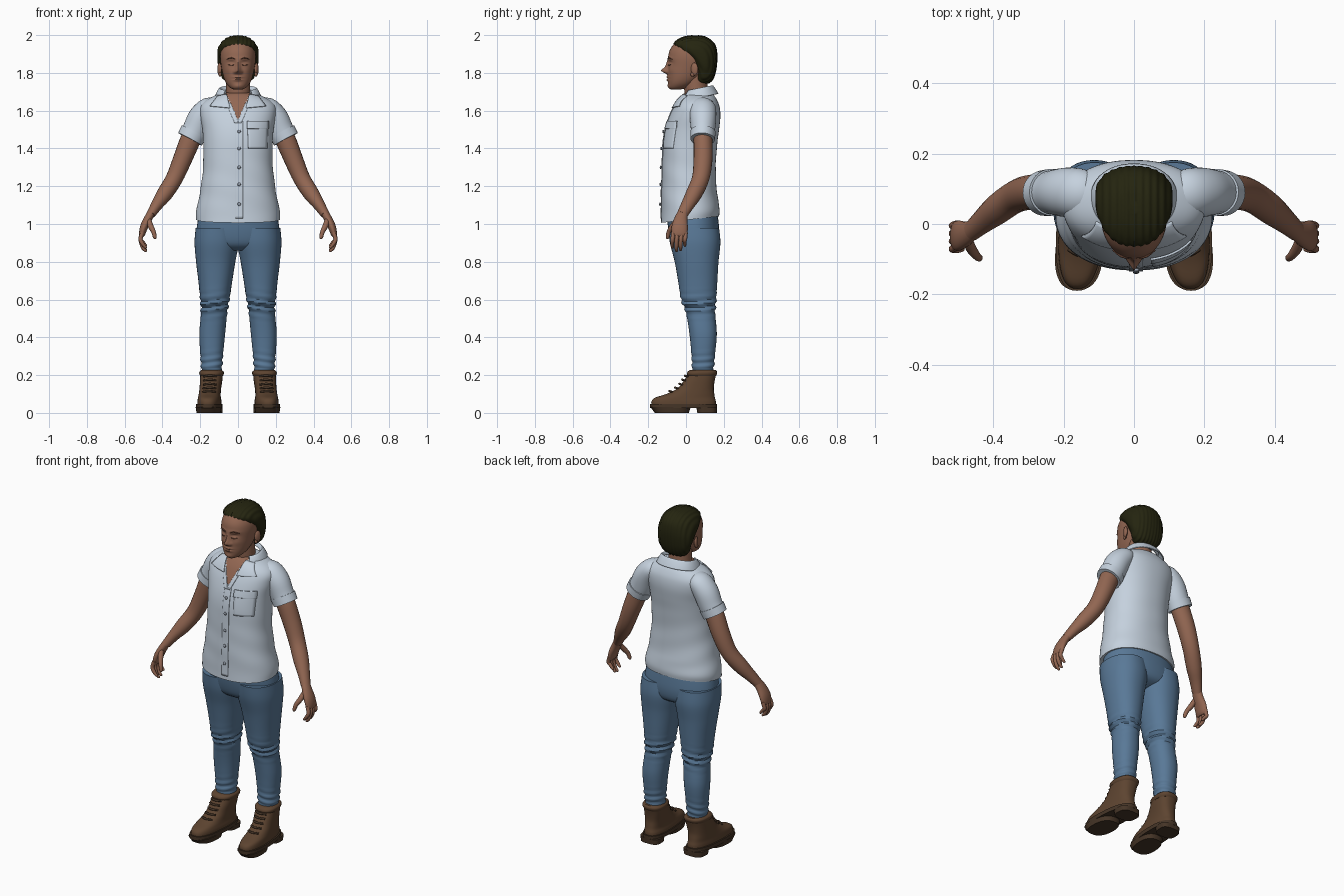
import bpy, bmesh, math
from mathutils import Vector, Matrix
from mathutils.bvhtree import BVHTree

cube = bpy.data.objects.get("Cube")
if cube:
    bpy.data.objects.remove(cube, do_unlink=True)
made = []


def material(name, r, g, b):
    m = bpy.data.materials.new(name)
    m.use_nodes = True
    m.diffuse_color = (r, g, b, 1)
    node = m.node_tree.nodes["Principled BSDF"]
    node.inputs["Base Color"].default_value = (r, g, b, 1)
    node.inputs["Roughness"].default_value = 0.8
    return m


SHIRT = material("pale_blue_cotton", .56, .64, .73)
JEANS = material("blue_denim", .10, .19, .31)
SKIN = material("brown_skin", .29, .135, .085)
HAIR = material("dark_hair", .018, .018, .005)
BOOT = material("brown_leather", .11, .058, .030)
SOLE = material("dark_sole", .06, .035, .02)
BUTTON = material("button_grey", .30, .34, .40)
LINE = material("dark_skin_line", .12, .05, .03)


def finish(name, bm, mat, mirror=False, thick=0):
    bmesh.ops.recalc_face_normals(bm, faces=bm.faces)
    mesh = bpy.data.meshes.new(name)
    bm.to_mesh(mesh)
    bm.free()
    mesh.materials.append(mat)
    ob = bpy.data.objects.new(name, mesh)
    bpy.context.collection.objects.link(ob)
    if thick:
        ob.modifiers.new("Thickness", "SOLIDIFY").thickness = thick
    if mirror:
        mod = ob.modifiers.new("Mirror", "MIRROR")
        mod.use_clip = False
        mod.use_mirror_merge = False
    made.append(ob)
    return ob


def spline(rows, steps):
    """Smoothly resample rows of numbers."""
    rows = [Vector(r) for r in rows]
    out = []
    for i in range(len(rows) - 1):
        a, b, c, d = rows[max(i - 1, 0)], rows[i], rows[i + 1], rows[min(i + 2, len(rows) - 1)]
        for k in range(steps):
            t = k / steps
            out.append(b + (c - a) * (t / 2) + (a * 2 - b * 5 + c * 4 - d) * (t * t / 2)
                       + (b * 3 - a - c * 3 + d) * (t ** 3 / 2))
    return out + [rows[-1]]


def skin_rings(name, rings, mat, closed=True, tweak=None, **kw):
    bm = bmesh.new()
    loops = [[bm.verts.new(tweak(p) if tweak else p) for p in ring] for ring in rings]
    n = len(loops[0])
    for lo, hi in zip(loops, loops[1:]):
        for i in range(n if closed else n - 1):
            j = (i + 1) % n
            bm.faces.new((lo[i], lo[j], hi[j], hi[i]))
    if closed:
        bm.faces.new(loops[0])
        bm.faces.new(loops[-1])
    return finish(name, bm, mat, **kw)


def power(v, p):
    return math.copysign(abs(v) ** (2 / p), v)


def stack(name, rows, mat, segs=48, steps=4, p=2.2, gap=0, **kw):
    """Horizontal rounded slices: z, x low, x high, y low, y high. gap opens the front."""
    rings = []
    span = 360 - 2 * gap
    for z, x0, x1, y0, y1 in spline(rows, steps):
        ring = []
        for i in range(segs + (1 if gap else 0)):
            a = math.radians(-90 + gap + span * i / segs)
            ring.append(Vector(((x0 + x1) / 2 + (x1 - x0) / 2 * power(math.cos(a), p),
                                (y0 + y1) / 2 + (y1 - y0) / 2 * power(math.sin(a), p), z)))
        rings.append(ring)
    return skin_rings(name, rings, mat, closed=not gap, **kw)


def centred(rows):
    return [(z, -x, x, a, b) for z, x, a, b in rows]


def tube(name, rows, mat, segs=20, steps=4, **kw):
    """Limb along a path: x, y, z, side radius, depth radius."""
    rows = spline(rows, steps)
    rings = []
    for i, r in enumerate(rows):
        t = (rows[min(i + 1, len(rows) - 1)] - rows[max(i - 1, 0)]).to_3d().normalized()
        side = Vector((0, 1, 0)).cross(t).normalized()
        depth = t.cross(side)
        angles = [math.tau * k / segs for k in range(segs)]
        rings.append([r.to_3d() + side * r[3] * math.cos(a) + depth * r[4] * math.sin(a) for a in angles])
    return skin_rings(name, rings, mat, **kw)


def ball(name, centre, size, mat, tilt=0, **kw):
    bm = bmesh.new()
    m = Matrix.Translation(centre) @ Matrix.Rotation(tilt, 4, 'Z') @ Matrix.Diagonal((*size, 1))
    bmesh.ops.create_uvsphere(bm, u_segments=20, v_segments=12, radius=1, matrix=m)
    return finish(name, bm, mat, **kw)


def bell(d, width):
    return math.exp(-(d / width) ** 2)


# Shirt body, with a dropped front hem and soft folds
def shirt_folds(v):
    fold = 1 + .007 * math.sin(45 * v.z + 14 * v.x + 9 * v.y) * bell(v.z - 1.2, .2)
    z = v.z + .11 * (v.y + .1) * max(0, 1 - (v.z - 1.01) / .15)
    return Vector((v.x * fold, v.y * fold, z))


shirt = stack("shirt_body", centred([
    (1.01, .222, -.132, .175), (1.05, .222, -.13, .178), (1.12, .21, -.13, .17), (1.22, .193, -.128, .16),
    (1.32, .184, -.125, .158), (1.42, .184, -.122, .165), (1.5, .188, -.11, .175), (1.57, .2, -.088, .182),
    (1.62, .2, -.065, .178), (1.655, .17, -.045, .165), (1.685, .11, -.02, .145), (1.695, .07, 0, .125)]),
    SHIRT, segs=96, steps=6, tweak=shirt_folds)
shirt.data.materials.append(SKIN)
for f in shirt.data.polygons:    # open neckline
    c = f.center
    if c.y < .03 and abs(c.x) < .45 * (c.z - 1.545):
        f.material_index = 1
tree = BVHTree.FromPolygons([v.co for v in shirt.data.vertices], [f.vertices for f in shirt.data.polygons])


def front_of_shirt(x, z):
    hit = tree.ray_cast(Vector((x, -1, z)), Vector((0, 1, 0)))[0]
    return hit or tree.find_nearest(Vector((x, 0, z)))[0]


def drape(name, corners, mat, lift=.004, n=12, **kw):
    """Thin cloth patch laid on the shirt front; corners are x, z pairs in order."""
    a, b, c, d = [Vector(q) for q in corners]
    rings = []
    for i in range(n + 1):
        lo, hi = a.lerp(d, i / n), b.lerp(c, i / n)
        row = [lo.lerp(hi, k / 8) for k in range(9)]
        rings.append([front_of_shirt(*q) - Vector((0, lift, 0)) for q in row])
    return skin_rings(name, rings, mat, closed=False, thick=.006, **kw)


# Collar, placket, pocket and buttons
stack("collar", centred([(1.672, .125, -.04, .172), (1.70, .113, -.025, .157), (1.722, .097, -.005, .14),
                         (1.705, .086, 0, .127)]), SHIRT, gap=42, thick=.005,
      tweak=lambda v: Vector((v.x, v.y, v.z + .2 * (v.y - .08))))
drape("collar_wings", [(.042, 1.615), (.15, 1.625), (.108, 1.68), (.06, 1.69)], SHIRT, lift=.01, mirror=True)
drape("neckline_edges", [(-.004, 1.535), (.018, 1.535), (.062, 1.64), (.038, 1.64)], SHIRT, mirror=True)
drape("button_placket", [(-.014, 1.03), (.026, 1.03), (.026, 1.545), (-.014, 1.545)], SHIRT, n=40)
drape("chest_pocket", [(.055, 1.40), (.155, 1.40), (.16, 1.53), (.05, 1.53)], SHIRT)
drape("pocket_flap", [(.048, 1.505), (.164, 1.505), (.164, 1.545), (.048, 1.545)], SHIRT, lift=.009)
for i, z in enumerate((1.49, 1.40, 1.30, 1.21, 1.105)):
    ball(f"button_{i + 1}", front_of_shirt(.006, z) - Vector((0, .008, 0)), (.009, .005, .009), BUTTON)

# Sleeves with turned cuffs
tube("sleeves", [(.12, .085, 1.61, .05, .06), (.155, .088, 1.61, .06, .07), (.195, .09, 1.565, .068, .07),
                 (.225, .09, 1.50, .068, .064), (.252, .088, 1.45, .066, .06)], SHIRT, segs=32, mirror=True)
tube("sleeve_cuffs", [(.233, .09, 1.488, .073, .067), (.254, .088, 1.449, .071, .065)],
     SHIRT, segs=32, steps=1, mirror=True)

# Arms, palms, fingers and thumbs
tube("arms", [(.2, .09, 1.55, .05, .05), (.25, .09, 1.45, .054, .05), (.295, .09, 1.34, .05, .05),
              (.338, .077, 1.24, .045, .046), (.388, .042, 1.16, .042, .043), (.43, .008, 1.1, .031, .035),
              (.462, -.02, 1.05, .024, .029)], SKIN, mirror=True)
tube("palms", [(.45, -.01, 1.075, .02, .025), (.475, -.026, 1.03, .022, .034), (.497, -.033, .985, .021, .043),
               (.508, -.034, .945, .016, .041), (.508, -.034, .93, .008, .034)], SKIN, mirror=True)
for i, finger in enumerate(("index", "middle", "ring", "little")):
    y = -.067 + .022 * i
    tip = (.875, .857, .862, .885)[i]
    tube(f"{finger}_fingers", [(.506, y, .955, .011, .011), (.516, y - .004, .92, .011, .011),
                               (.505, y - .006, tip + .02, .01, .01), (.488, y - .005, tip, .007, .007),
                               (.485, y - .005, tip - .004, .002, .002)], SKIN, segs=12, mirror=True)
tube("thumbs", [(.475, -.04, 1.03, .013, .014), (.463, -.07, .99, .015, .015), (.448, -.09, .96, .012, .012),
                (.44, -.097, .93, .01, .01), (.438, -.099, .92, .003, .003)], SKIN, segs=12, mirror=True)

# Jeans
stack("jeans_hips", centred([(1.09, .19, -.1, .16), (1.03, .21, -.1, .17), (.95, .22, -.09, .176),
                             (.89, .2, -.07, .16), (.86, .1, -.03, .1)]), JEANS)


def denim_folds(v):
    knee = bell(v.z - .57, .05) + .7 * bell(v.z - .26, .05)
    fold = .006 * knee * math.sin(v.z * 170 + 25 * v.x - 12 * v.y)
    out = Vector((v.x - .13, v.y - .08, 0)).normalized()
    return v + out * fold


stack("jeans_legs", [
    (.98, 0, .224, -.095, .175), (.9, -.004, .23, -.085, .182), (.8, .014, .222, -.06, .172),
    (.7, .03, .21, -.042, .166), (.6, .045, .2, -.026, .16), (.53, .057, .196, 0, .155),
    (.42, .068, .205, .018, .163), (.32, .078, .2, .028, .155), (.25, .084, .195, .032, .148),
    (.19, .09, .19, .035, .14)], JEANS, steps=8, tweak=denim_folds, mirror=True)


# Boots, turned slightly outwards
def toe_out(v):
    return Vector((v.x - .06 * v.y, v.y, v.z))


def boot_part(name, rows, mat, steps=4, p=2.5):
    stack(name, rows, mat, steps=steps, p=p, tweak=toe_out, mirror=True)


boot_part("boot_uppers", [
    (.035, .088, .212, -.182, .158), (.06, .088, .212, -.183, .158), (.08, .092, .21, -.165, .153),
    (.1, .094, .208, -.105, .15), (.13, .093, .206, -.045, .147), (.17, .088, .205, -.012, .152),
    (.205, .086, .204, .01, .16)], BOOT)
boot_part("boot_cuffs", [(.195, .086, .204, .01, .157), (.205, .081, .209, .004, .164), (.217, .081, .209, .008, .165),
                         (.226, .09, .2, .02, .158)], BOOT)
boot_part("boot_welts", [(.025, .082, .22, -.19, .165), (.048, .082, .22, -.19, .165)], SOLE, steps=1)
boot_part("boot_treads", [(0, .088, .214, -.165, .015), (.03, .083, .219, -.188, .025)], SOLE, steps=1)
boot_part("boot_heels", [(0, .09, .212, .06, .163), (.03, .088, .214, .055, .164)], SOLE, steps=1, p=3)
for i, (y, z) in enumerate(((-.086, .112), (-.056, .13), (-.034, .15), (-.018, .172), (-.004, .193))):
    x = .148 - .06 * y
    tube(f"laces_{i + 1}", [(x - .034, y + .014, z, .005, .005), (x, y - .002, z + .004, .006, .006),
                            (x + .034, y + .014, z, .005, .005)], SOLE, segs=8, mirror=True)

# Neck and head, with the face modelled by soft bumps: x, z, width, height, push forward
tube("neck", [(0, .075, 1.6, .085, .07), (0, .06, 1.66, .068, .062), (0, .052, 1.72, .064, .062),
              (0, .05, 1.8, .064, .06)], SKIN, segs=32)
BUMPS = [(0, 1.812, .013, .014, .03), (0, 1.835, .011, .03, .014), (.016, 1.805, .009, .009, .012),
         (.036, 1.853, .02, .012, -.009), (.034, 1.876, .026, .009, .004), (.036, 1.846, .015, .009, .006),
         (.05, 1.815, .022, .02, .004), (0, 1.777, .022, .006, .008), (0, 1.763, .02, .006, .008),
         (0, 1.77, .026, .003, -.005), (0, 1.73, .02, .012, .005)]


def face(v):
    if v.y < 0:
        push = sum(d * bell(abs(v.x) - x, w) * bell(v.z - z, h) for x, z, w, h, d in BUMPS)
        v = v - Vector((0, push, 0))
    return v


stack("head", centred([
    (1.712, .022, -.08, -.03), (1.722, .042, -.09, .01), (1.745, .062, -.094, .05), (1.78, .077, -.096, .09),
    (1.83, .088, -.094, .125), (1.88, .094, -.094, .145), (1.92, .09, -.086, .15), (1.955, .074, -.062, .135),
    (1.98, .045, -.03, .1), (1.99, .015, .02, .06)]), SKIN, segs=112, steps=10, p=2.15, tweak=face)
ball("ears", (.098, .045, 1.82), (.01, .02, .034), SKIN, tilt=-.35, mirror=True)
ball("ear_lobes", (.095, .035, 1.792), (.008, .011, .012), SKIN, mirror=True)
tube("closed_lids", [(.02, -.092, 1.843, .001, .002), (.036, -.09, 1.84, .002, .003),
                     (.052, -.08, 1.844, .001, .002)], LINE, segs=8, mirror=True)
tube("brows", [(.016, -.096, 1.873, .002, .003), (.036, -.091, 1.88, .003, .004),
               (.06, -.073, 1.872, .001, .003)], LINE, segs=8, mirror=True)

# Hair in fine rows running front to back
MIDDLE = Vector((0, .06, 1.87))


def hair_rows(v):
    return MIDDLE + (v - MIDDLE) * (1 + .014 * math.cos(v.x * 300))


stack("hair", centred([
    (1.745, .05, .06, .12), (1.765, .078, .05, .142), (1.81, .098, .05, .158), (1.87, .108, .012, .165),
    (1.915, .108, -.04, .163), (1.95, .097, -.064, .153), (1.975, .075, -.045, .13),
    (1.992, .045, -.008, .1), (1.998, .015, .03, .065)]), HAIR, segs=112, steps=8, tweak=hair_rows)

# Smooth shading with crisp edges
bpy.ops.object.select_all(action='DESELECT')
for ob in made:
    ob.select_set(True)
bpy.context.view_layer.objects.active = made[0]
bpy.ops.object.shade_smooth_by_angle(angle=math.radians(45))
